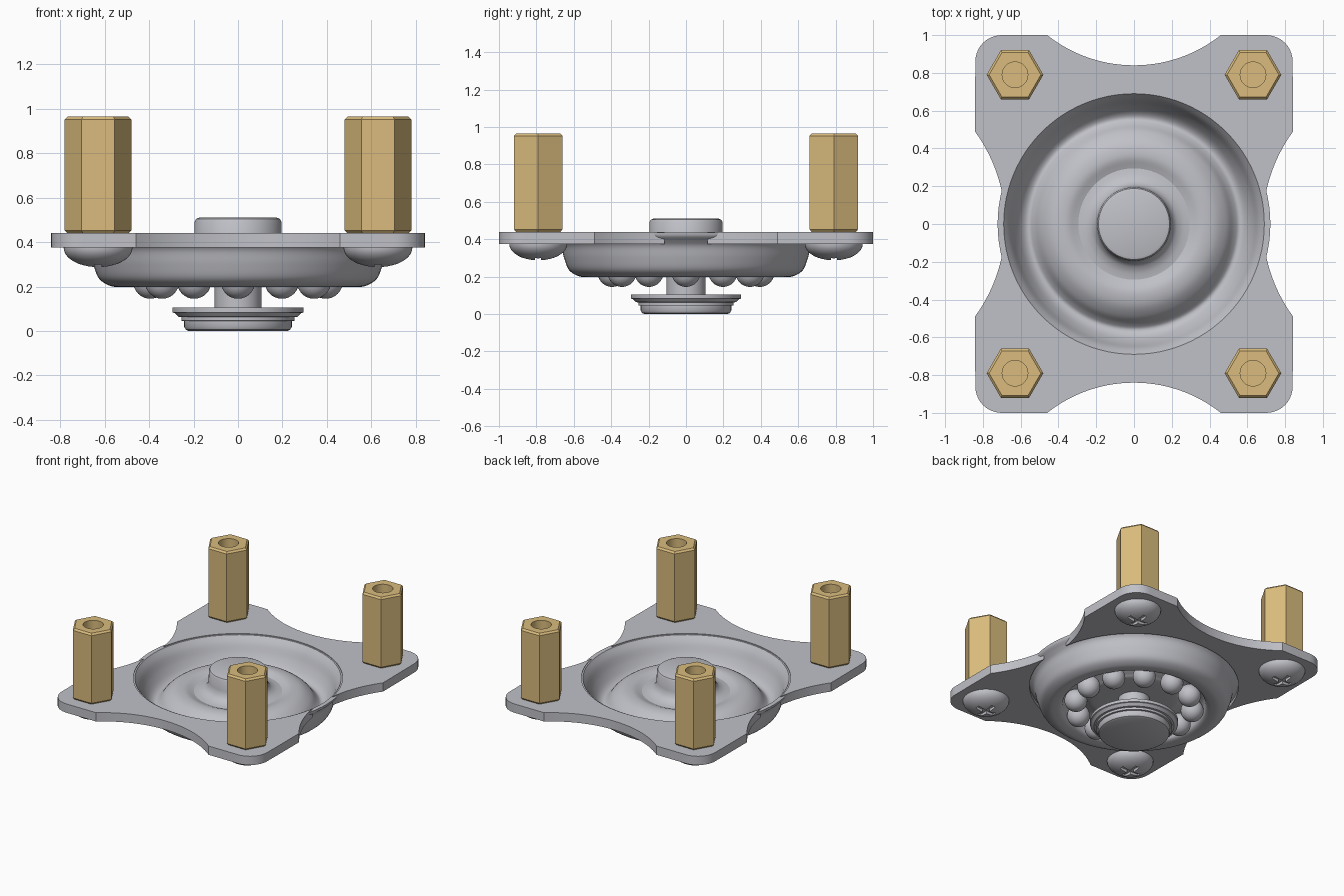
import bpy, bmesh, math
from math import sin, cos, pi

if "Cube" in bpy.data.objects:
    bpy.data.objects.remove(bpy.data.objects["Cube"])


def material(name, rgb):
    m = bpy.data.materials.new(name)
    m.diffuse_color = (*rgb, 1)
    m.use_nodes = True
    m.node_tree.nodes["Principled BSDF"].inputs["Base Color"].default_value = m.diffuse_color
    return m


STEEL = material("steel grey", (0.53, 0.535, 0.575))
BRASS = material("brass", (0.70, 0.50, 0.205))


def finish(name, bm, mat, loc=(0, 0, 0), smooth=True):
    bmesh.ops.remove_doubles(bm, verts=bm.verts, dist=1e-5)
    bmesh.ops.recalc_face_normals(bm, faces=bm.faces)
    me = bpy.data.meshes.new(name)
    bm.to_mesh(me)
    bm.free()
    ob = bpy.data.objects.new(name, me)
    bpy.context.collection.objects.link(ob)
    ob.location = loc
    if mat:
        me.materials.append(mat)
    if smooth:
        shade(ob)
    return ob


def select(ob):
    bpy.ops.object.select_all(action='DESELECT')
    ob.select_set(True)
    bpy.context.view_layer.objects.active = ob


def shade(ob):
    select(ob)
    bpy.ops.object.shade_smooth_by_angle(angle=math.radians(32))


def lathe(name, prof, mat, segs=96, loc=(0, 0, 0), closed=False, smooth=True):
    """Revolve (radius, z) points around z; closed joins last point to first."""
    bm = bmesh.new()
    rings = [[bm.verts.new((r * cos(2 * pi * i / segs), r * sin(2 * pi * i / segs), z))
              for i in range(segs)] if r > 0 else [bm.verts.new((0, 0, z))] for r, z in prof]
    pairs = list(zip(rings, rings[1:])) + ([(rings[-1], rings[0])] if closed else [])
    for a, b in pairs:
        for i in range(segs):
            j = (i + 1) % segs
            if len(a) == 1:
                bm.faces.new((a[0], b[i], b[j]))
            elif len(b) == 1:
                bm.faces.new((a[i], a[j], b[0]))
            else:
                bm.faces.new((a[i], a[j], b[j], b[i]))
    return finish(name, bm, mat, loc, smooth)


def spline(pts, n=5):
    """Smooth a short profile (Catmull-Rom)."""
    out = []
    p = [pts[0]] + pts + [pts[-1]]
    for a, b, c, d in zip(p, p[1:], p[2:], p[3:]):
        for k in range(n):
            t = k / n
            out.append(tuple(0.5 * (2 * b[i] + (c[i] - a[i]) * t
                       + (2 * a[i] - 5 * b[i] + 4 * c[i] - d[i]) * t * t
                       + (3 * b[i] - a[i] - 3 * c[i] + d[i]) * t ** 3) for i in (0, 1)))
    return out + [pts[-1]]


def cut(ob, cutter):
    cutter.hide_render = True
    select(ob)
    mod = ob.modifiers.new("cut", 'BOOLEAN')
    mod.operation, mod.solver, mod.object = 'DIFFERENCE', 'EXACT', cutter
    bpy.ops.object.modifier_apply(modifier=mod.name)
    bpy.data.objects.remove(cutter)


def box(size, loc):
    bm = bmesh.new()
    bmesh.ops.create_cube(bm, size=1)
    bmesh.ops.scale(bm, vec=size, verts=bm.verts)
    return finish("cutter", bm, None, loc, False)


# Mounting plate: one quarter outline, mirrored, with scalloped sides
def arc(cx, cy, r, a0, a1, n):
    return [(cx + r * cos(a0 + (a1 - a0) * i / n), cy + r * sin(a0 + (a1 - a0) * i / n))
            for i in range(n + 1)]


a_side = math.asin(0.49 / 0.83)
a_end = math.asin(0.46 / 0.741)
quarter = (arc(0.682 + 0.83, 0, 0.83, pi, pi - a_side, 14)
           + arc(0.70, 0.86, 0.14, 0, pi / 2, 10)
           + arc(0, 0.84 + 0.741, 0.741, -pi / 2 + a_end, -pi / 2, 14))
half = quarter + [(-x, y) for x, y in quarter[-2::-1]]
outline = half + [(x, -y) for x, y in half[-2:0:-1]]
bm = bmesh.new()
face = bm.faces.new([bm.verts.new((x, y, 0.375)) for x, y in outline])
ext = bmesh.ops.extrude_face_region(bm, geom=[face])
bmesh.ops.translate(bm, vec=(0, 0, 0.065),
                    verts=[v for v in ext['geom'] if isinstance(v, bmesh.types.BMVert)])
plate = finish("mounting_plate", bm, STEEL, smooth=False)
cut(plate, lathe("cutter", [(0, 0.2), (0.70, 0.2), (0.70, 0.6), (0, 0.6)], None, smooth=False))
shade(plate)

# Pressed dish: outer wall, trough and raised ball race
under = spline([(0.722, 0.435), (0.715, 0.415), (0.69, 0.39), (0.668, 0.36), (0.652, 0.30),
                (0.625, 0.235), (0.575, 0.203), (0.53, 0.20), (0.485, 0.215), (0.462, 0.27),
                (0.39, 0.305), (0.32, 0.285), (0.27, 0.27), (0.10, 0.27)])
over = spline([(0.10, 0.33), (0.25, 0.33), (0.30, 0.345), (0.36, 0.365), (0.43, 0.355),
               (0.49, 0.315), (0.53, 0.265), (0.56, 0.245), (0.595, 0.265), (0.63, 0.32),
               (0.66, 0.39), (0.69, 0.435)])
lathe("bearing_dish", under + over, STEEL, closed=True)

# Hub cap on top, flared at its foot
lathe("hub_cap", [(0, 0.51), (0.175, 0.51), (0.188, 0.505), (0.195, 0.493), (0.197, 0.42),
                  (0.205, 0.385), (0.228, 0.36), (0.265, 0.347), (0.295, 0.343),
                  (0.295, 0.31), (0, 0.31)], STEEL)

# Stepped button and its stem underneath
lathe("button_and_stem", [(0, 0), (0.222, 0), (0.235, 0.006), (0.242, 0.018), (0.242, 0.045),
                          (0.255, 0.046), (0.255, 0.062), (0.268, 0.064), (0.283, 0.08),
                          (0.295, 0.083), (0.295, 0.105), (0.105, 0.105), (0.105, 0.32),
                          (0, 0.32)], STEEL)

# Ring of twelve bearing balls
for k in range(12):
    a = k * pi / 6
    bm = bmesh.new()
    bmesh.ops.create_uvsphere(bm, u_segments=28, v_segments=16, radius=0.077)
    finish(f"bearing_ball_{k + 1}", bm, STEEL, (0.395 * cos(a), 0.395 * sin(a), 0.222))

# Corner hex standoffs with screws below
dome = [(0.155 * cos(pi / 2 * i / 10), 0.375 - 0.088 * sin(pi / 2 * i / 10)) for i in range(10)]
for sx in (-1, 1):
    for sy in (-1, 1):
        x, y = 0.63 * sx, 0.79 * sy
        post = lathe("hex_standoff", [(0, 0.44), (0.137, 0.44), (0.15, 0.453), (0.15, 0.952),
                                      (0.137, 0.965), (0, 0.965)], BRASS, 6, (x, y, 0),
                     smooth=False)
        cut(post, lathe("cutter", [(0, 0.55), (0.068, 0.55), (0.068, 1.1), (0, 1.1)],
                        None, 32, (x, y, 0), smooth=False))
        shade(post)
        screw = lathe("screw_head", [(0, 0.385), (0.155, 0.385)] + dome + [(0, 0.287)],
                      STEEL, 48, (x, y, 0))
        for size in ((0.15, 0.032, 0.05), (0.032, 0.15, 0.05)):
            cut(screw, box(size, (x, y, 0.285)))
        shade(screw)
